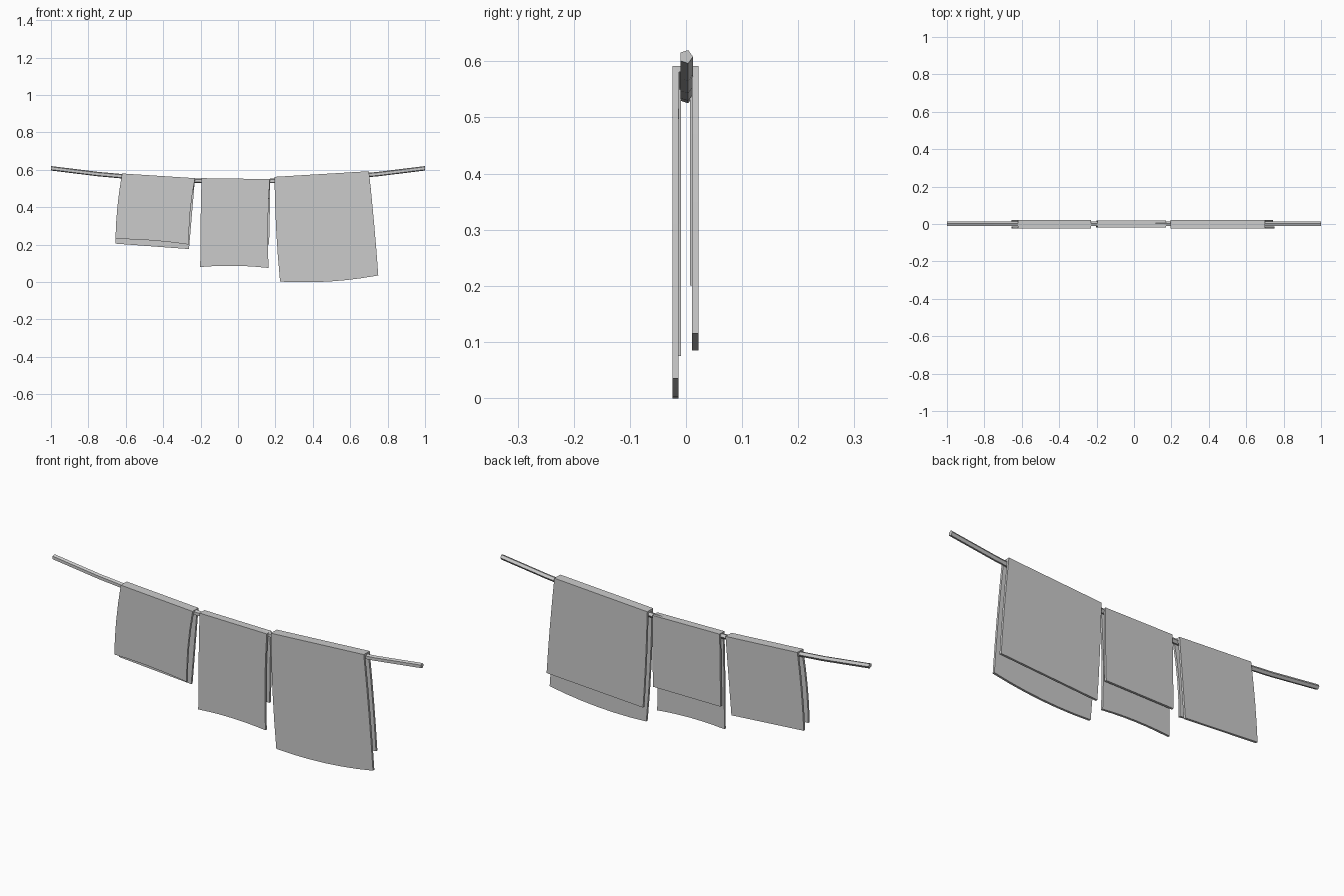
import bpy, bmesh, math

cube = bpy.data.objects.get("Cube")
if cube:
    bpy.data.objects.remove(cube, do_unlink=True)


def make_material(name, colour):
    mat = bpy.data.materials.new(name)
    mat.use_nodes = True
    mat.diffuse_color = colour
    mat.node_tree.nodes["Principled BSDF"].inputs["Base Color"].default_value = colour
    return mat


grey = make_material("plain grey", (0.6, 0.6, 0.6, 1))


def make_object(name, bm):
    mesh = bpy.data.meshes.new(name)
    bm.to_mesh(mesh)
    bm.free()
    mesh.materials.append(grey)
    obj = bpy.data.objects.new(name, mesh)
    bpy.context.collection.objects.link(obj)
    return obj


def bridge(bm, rows, closed=False):
    """Join neighbouring rows of vertices with quads."""
    for a, b in zip(rows, rows[1:]):
        count = len(a) if closed else len(a) - 1
        for i in range(count):
            j = (i + 1) % len(a)
            bm.faces.new((a[i], a[j], b[j], b[i]))


# Sagging five-sided line
def make_rope(segments=8, radius=0.0125, sides=5):
    bm = bmesh.new()
    rings = []
    for s in range(segments + 1):
        x = -1 + 2 * s / segments
        z = 0.537 + 0.071 * x * x
        angles = [math.tau * k / sides for k in range(sides)]
        rings.append([bm.verts.new((x, radius * math.cos(t), z + radius * math.sin(t)))
                      for t in angles])
    bridge(bm, rings, closed=True)
    bm.faces.new(rings[0])
    bm.faces.new(rings[-1])
    bmesh.ops.recalc_face_normals(bm, faces=bm.faces)
    make_object("clothes_line", bm)


def through(a, b, c, t):
    """Quadratic passing through a, b and c at t = 0, 0.5 and 1."""
    wa, wb, wc = (1 - t) * (1 - 2 * t), 4 * t * (1 - t), t * (2 * t - 1)
    return [wa * p + wb * q + wc * r for p, q, r in zip(a, b, c)]


def panel(bm, y, left, right, sag, rows=4, cols=6):
    """Rows of vertices from the top edge down to the hem."""
    grid = []
    for r in range(rows + 1):
        v = r / rows
        (xl, zl), (xr, zr) = through(*left, v), through(*right, v)
        grid.append([])
        for c in range(cols + 1):
            u = c / cols
            z = zl + (zr - zl) * u + sag * 4 * u * (1 - u) * v * v
            grid[-1].append(bm.verts.new((xl + (xr - xl) * u, y, z)))
    return grid


# Cloth folded over the line: front panel, top fold, back panel
def make_cloth(name, depth, front, back):
    bm = bmesh.new()
    front_rows = panel(bm, -depth - 0.001, *front)
    back_rows = panel(bm, depth - 0.001, *back)
    bridge(bm, front_rows[::-1] + back_rows)
    obj = make_object(name, bm)
    solid = obj.modifiers.new("thickness", "SOLIDIFY")
    solid.thickness = 0.011
    solid.offset = -1
    solid.use_even_offset = True


make_rope()

make_cloth("small_cloth", 0.023,
           front=([(-0.62, 0.58), (-0.645, 0.40), (-0.655, 0.23)],
                  [(-0.23, 0.555), (-0.256, 0.37), (-0.262, 0.20)], 0.007),
           back=([(-0.62, 0.58), (-0.642, 0.39), (-0.655, 0.205)],
                 [(-0.23, 0.555), (-0.246, 0.365), (-0.262, 0.176)], 0))

make_cloth("middle_cloth", 0.019,
           front=([(-0.195, 0.555), (-0.20, 0.32), (-0.202, 0.08)],
                  [(0.17, 0.55), (0.16, 0.31), (0.163, 0.075)], 0.009),
           back=([(-0.195, 0.555), (-0.198, 0.38), (-0.20, 0.20)],
                 [(0.17, 0.55), (0.17, 0.375), (0.166, 0.20)], 0))

make_cloth("large_cloth", 0.023,
           front=([(0.195, 0.562), (0.204, 0.28), (0.225, 0.002)],
                  [(0.70, 0.592), (0.728, 0.31), (0.75, 0.035)], -0.016),
           back=([(0.195, 0.562), (0.204, 0.32), (0.218, 0.085)],
                 [(0.70, 0.592), (0.724, 0.35), (0.742, 0.115)], 0))
